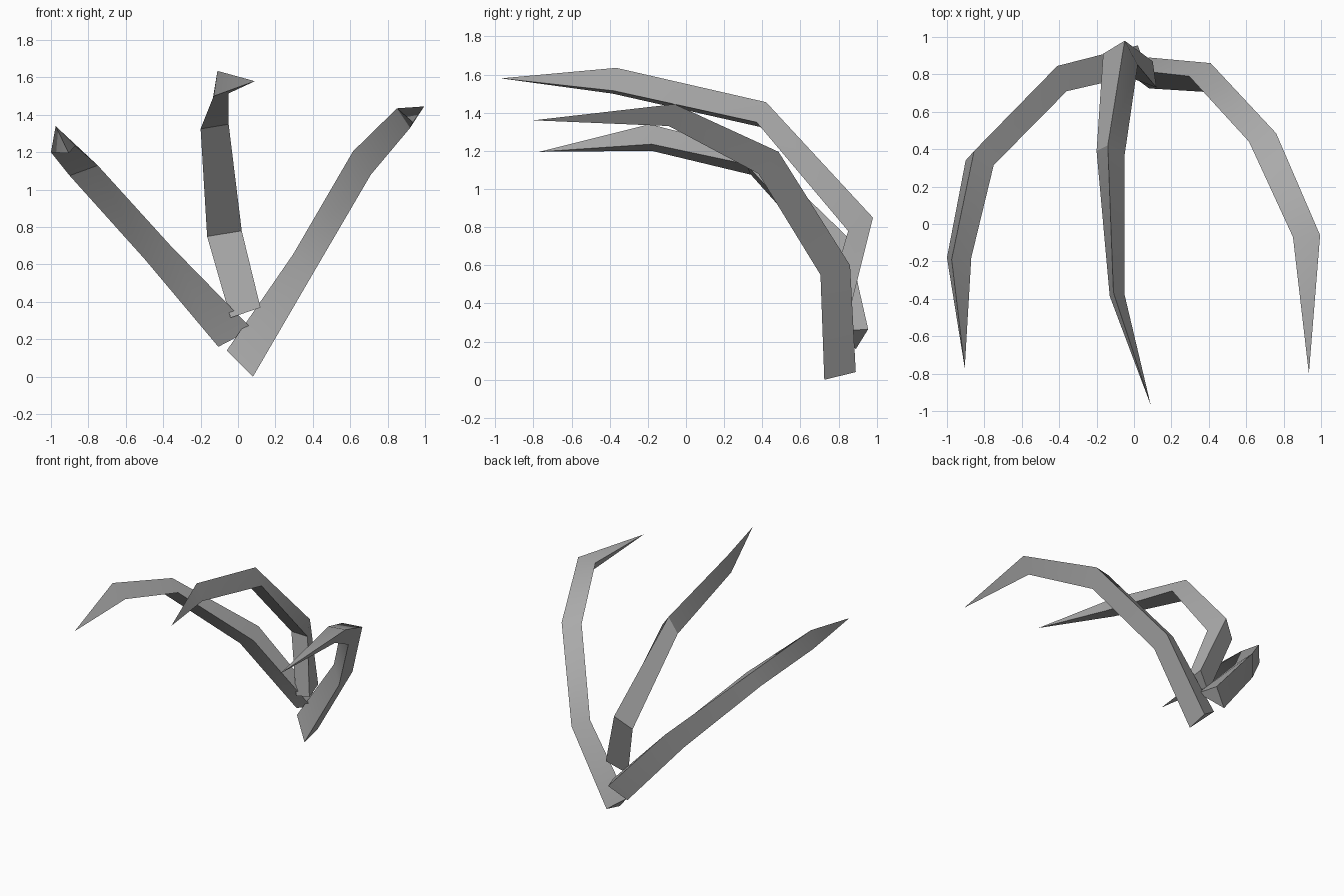
import bpy
import bmesh
import math

cube = bpy.data.objects.get("Cube")
if cube:
    bpy.data.objects.remove(cube, do_unlink=True)


def make_material(name, colour):
    material = bpy.data.materials.new(name)
    material.use_nodes = True
    material.diffuse_color = colour
    material.node_tree.nodes["Principled BSDF"].inputs["Base Color"].default_value = colour
    return material


grey = make_material("plain grey", (0.4, 0.4, 0.4, 1))


def loft_claw(name, rails, tip):
    """Skin three rails into a triangular blade that closes to a point."""
    bm = bmesh.new()
    rings = [[bm.verts.new(point) for point in ring] for ring in zip(*rails)]
    point = bm.verts.new(tip)
    bm.faces.new(rings[0])
    for lower, upper in zip(rings, rings[1:]):
        for i in range(3):
            j = (i + 1) % 3
            bm.faces.new((lower[i], lower[j], upper[j], upper[i]))
    for i in range(3):
        bm.faces.new((rings[-1][i], rings[-1][(i + 1) % 3], point))
    bmesh.ops.recalc_face_normals(bm, faces=bm.faces[:])

    mesh = bpy.data.meshes.new(name)
    bm.to_mesh(mesh)
    bm.free()
    mesh.materials.append(grey)
    claw = bpy.data.objects.new(name, mesh)
    bpy.context.collection.objects.link(claw)

    # Soft along the blade, crisp on the ridge and rails
    bpy.ops.object.select_all(action="DESELECT")
    claw.select_set(True)
    bpy.context.view_layer.objects.active = claw
    bpy.ops.object.shade_smooth_by_angle(angle=math.radians(30))
    return claw


# Middle claw: two inner rails, then the outer ridge, from base to last ring
loft_claw("middle_claw", (
    ((-.04, .79, .315), (-.165, .91, .75), (-.2, .39, 1.325), (-.13, -.385, 1.5)),
    ((.12, .73, .37), (.02, .85, .78), (-.05, .37, 1.35), (-.05, -.38, 1.515)),
    ((.1, .87, .41), (-.05, .98, .85), (-.14, .42, 1.455), (-.11, -.365, 1.635)),
), tip=(.09, -.97, 1.58))

# Claw reaching to the model's left
loft_claw("left_claw", (
    ((-.06, .83, .14), (.295, .79, .655), (.615, .44, 1.205), (.85, -.07, 1.435)),
    ((.08, .725, .0), (.4, .705, .55), (.71, .38, 1.08), (.92, -.09, 1.33)),
    ((.08, .89, .04), (.41, .86, .6), (.76, .485, 1.195), (.995, -.06, 1.445)),
), tip=(.935, -.8, 1.36))

# Claw reaching to the model's right
loft_claw("right_claw", (
    ((-.105, .89, .16), (-.5, .74, .63), (-.9, .34, 1.075), (-1, -.18, 1.2)),
    ((.075, .81, .255), (-.36, .71, .7), (-.75, .315, 1.13), (-.87, -.18, 1.235)),
    ((.02, .955, .265), (-.41, .845, .75), (-.855, .39, 1.19), (-.975, -.19, 1.34)),
), tip=(-.905, -.77, 1.195))
